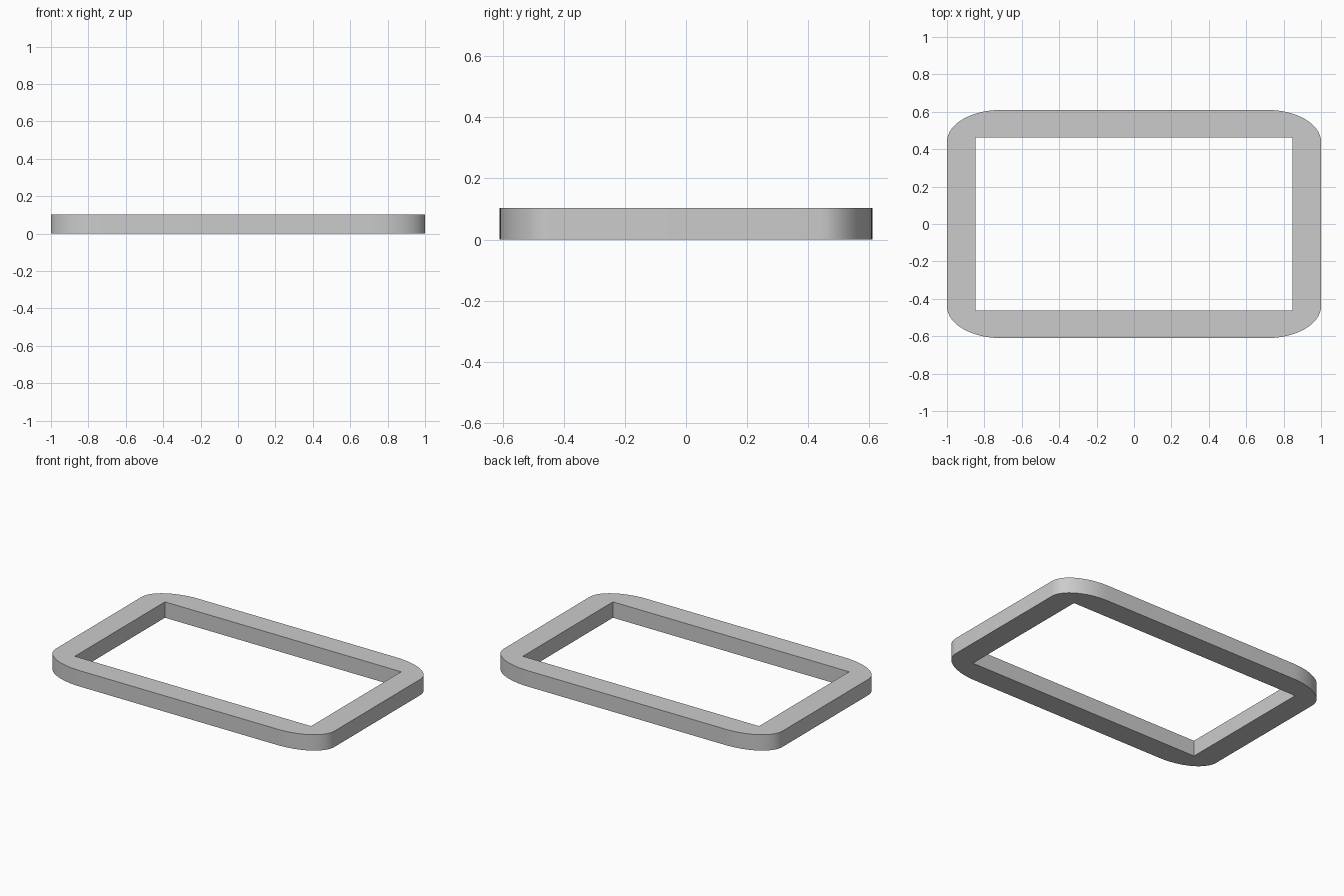
import bpy, bmesh
from math import sin, cos, pi

if "Cube" in bpy.data.objects:
    bpy.data.objects.remove(bpy.data.objects["Cube"])

HX, HY, H = 1.0, 0.61, 0.103      # outer half sizes and height
RX, RY = 0.29, 0.17               # elliptical corner radii
IX, IY = 0.848, 0.462             # half sizes of the opening
STEPS = 16

bm = bmesh.new()


def add_loop(points):
    verts = [bm.verts.new((x, y, 0)) for x, y in points]
    return [bm.edges.new((a, b)) for a, b in zip(verts, verts[1:] + verts[:1])]


# Outer outline with rounded corners
outer = []
for q, (sx, sy) in enumerate([(1, 1), (-1, 1), (-1, -1), (1, -1)]):
    for i in range(STEPS + 1):
        a = (q + i / STEPS) * pi / 2
        outer.append((sx * (HX - RX) + RX * cos(a), sy * (HY - RY) + RY * sin(a)))

# Sharp rectangular opening
inner = [(IX, IY), (-IX, IY), (-IX, -IY), (IX, -IY)]

# Fill between the outlines and raise to full height
edges = add_loop(outer) + add_loop(inner)
bmesh.ops.triangle_fill(bm, use_beauty=True, use_dissolve=False, edges=edges)
ext = bmesh.ops.extrude_face_region(bm, geom=bm.faces[:], use_keep_orig=True)
top = [v for v in ext["geom"] if isinstance(v, bmesh.types.BMVert)]
bmesh.ops.translate(bm, verts=top, vec=(0, 0, H))
bmesh.ops.recalc_face_normals(bm, faces=bm.faces[:])

mesh = bpy.data.meshes.new("rounded_frame")
bm.to_mesh(mesh)
bm.free()
frame = bpy.data.objects.new("rounded_frame", mesh)
bpy.context.collection.objects.link(frame)

# Smooth the corners, keep the rims crisp
bpy.context.view_layer.objects.active = frame
frame.select_set(True)
bpy.ops.object.shade_smooth_by_angle(angle=pi / 6)
